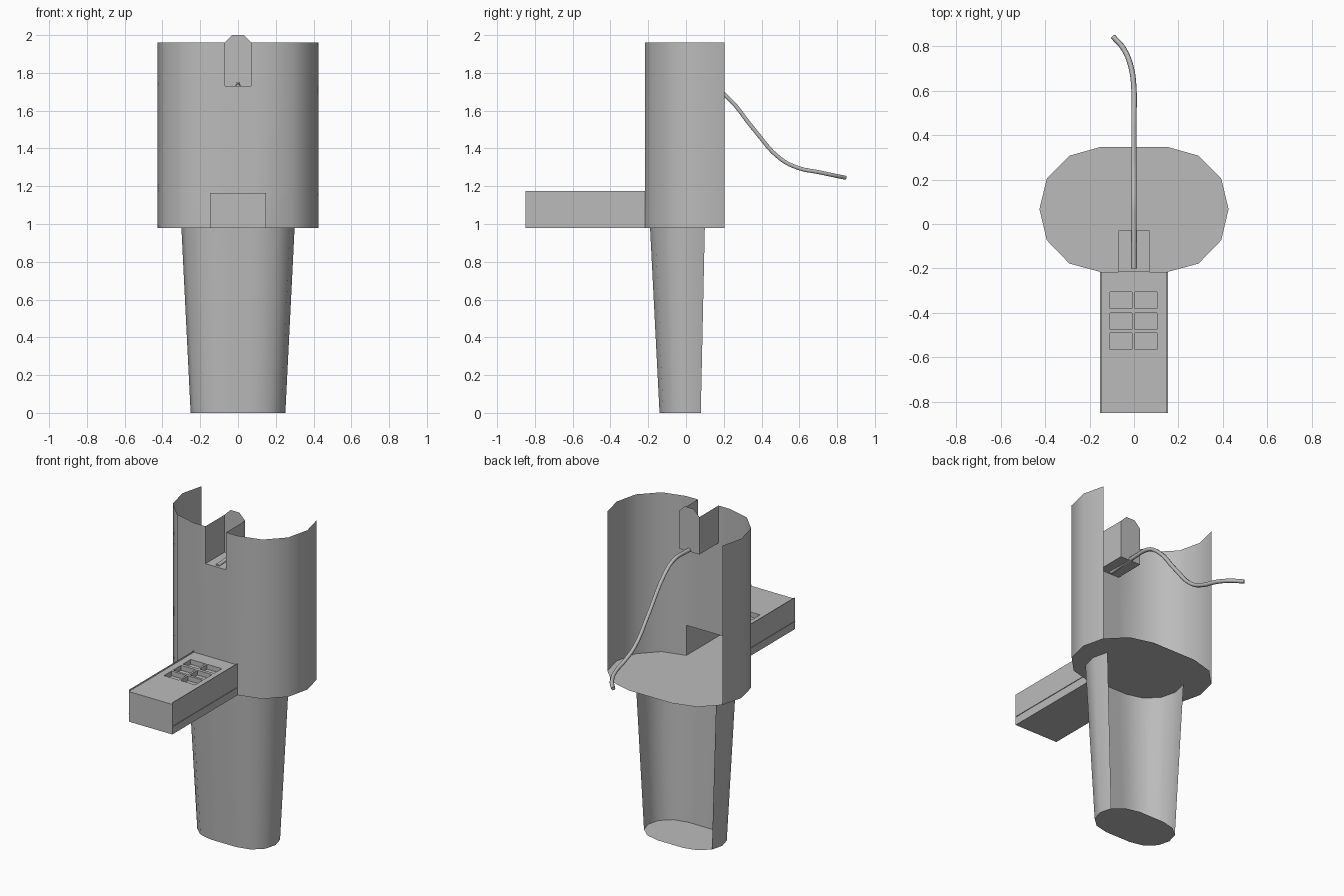
import bpy
import bmesh

cube = bpy.data.objects.get("Cube")
if cube:
    bpy.data.objects.remove(cube, do_unlink=True)

grey = bpy.data.materials.new("plain_grey")
grey.use_nodes = True
COLOUR = (0.5, 0.5, 0.5, 1)
grey.diffuse_color = COLOUR
grey.node_tree.nodes["Principled BSDF"].inputs["Base Color"].default_value = COLOUR


def finish(name, bm, smooth=False):
    mesh = bpy.data.meshes.new(name)
    for f in bm.faces:
        f.smooth = smooth
    bm.to_mesh(mesh)
    bm.free()
    mesh.materials.append(grey)
    obj = bpy.data.objects.new(name, mesh)
    bpy.context.collection.objects.link(obj)
    return obj


def sheet(name, polygons):
    """Flat panels, each given by its corners."""
    bm = bmesh.new()
    for corners in polygons:
        bm.faces.new([bm.verts.new(c) for c in corners])
    bmesh.ops.remove_doubles(bm, verts=bm.verts, dist=1e-5)
    return finish(name, bm)


def wall(name, rows, keep=lambda x, z: True):
    """Open shell between stacked rows of points, leaving out some faces."""
    bm = bmesh.new()
    grid = [[bm.verts.new(p) for p in row] for row in rows]
    for low, high in zip(grid, grid[1:]):
        for i in range(len(low) - 1):
            quad = [low[i], low[i + 1], high[i + 1], high[i]]
            x = sum(v.co.x for v in quad) / 4
            z = sum(v.co.z for v in quad) / 4
            if keep(x, z):
                bm.faces.new(quad)
    bmesh.ops.delete(bm, geom=[v for v in bm.verts if not v.link_faces], context='VERTS')
    return finish(name, bm, smooth=True)


# Shared oval outline, centred on its own middle
SLOT, PAD = 0.07, 0.148
side = [(PAD, -0.283), (0.29, -0.245), (0.392, -0.14), (0.425, 0), (0.392, 0.137)]
back = [(0.29, 0.24), (PAD, 0.28)]


def mirrored(half):
    return [(-x, y) for x, y in reversed(half)] + half


def place(points, sx, sy, cy, z):
    return [(x * sx, y * sy + cy, z) for x, y in points]


wall_line = mirrored([(SLOT, -0.283)] + side)
full_line = mirrored(side + back)

# Head shell: open at the back, with a slot on top and an opening to the keypad
BASE, PAD_TOP, TRAY, RIM = 0.98, 1.165, 1.73, 1.96
MID = 0.067


def head_keep(x, z):
    in_slot = abs(x) < SLOT and z > TRAY
    in_opening = abs(x) < PAD and z < PAD_TOP
    return not (in_slot or in_opening)


wall("head_wall", [place(wall_line, 1, 1, MID, z) for z in (BASE, PAD_TOP, TRAY, RIM)], head_keep)
sheet("head_floor", [place(full_line, 1, 1, MID, BASE)[::-1]])

# Tapered leg shell, also open at the back
foot = (0.59, 0.52, 0.007, 0)
top = (0.705, 0.69, 0.005, BASE)
wall("leg_wall", [place(wall_line, *foot), place(wall_line, *top)])
sheet("leg_floor", [place(full_line, *foot)[::-1]])

# Tray in the slot, with a taller chamfered back plate
FRONT, REAR = -0.216, -0.03
tray = [[(-SLOT, FRONT, TRAY), (-SLOT, REAR, TRAY), (SLOT, REAR, TRAY), (SLOT, FRONT, TRAY)]]
for s in (-1, 1):
    x = s * SLOT
    panel = [(x, FRONT, TRAY), (x, REAR, TRAY), (x, REAR, RIM), (x, FRONT, RIM)]
    tray.append(panel if s > 0 else panel[::-1])
outline = [(SLOT, TRAY), (SLOT, RIM), (0.03, 2.0)]
plate = [(-x, z) for x, z in outline] + [(x, z) for x, z in reversed(outline)]
tray.append([(x, REAR, z) for x, z in plate])
sheet("slot_tray", tray)

# Keypad case: hollow, open toward the head
END = -0.85
case = [[(-PAD, END, BASE), (PAD, END, BASE), (PAD, END, PAD_TOP), (-PAD, END, PAD_TOP)],
        [(-PAD, FRONT, BASE), (PAD, FRONT, BASE), (PAD, END, BASE), (-PAD, END, BASE)]]
for s in (-1, 1):
    x = s * PAD
    panel = [(x, END, BASE), (x, FRONT, BASE), (x, FRONT, 1.175), (x, END, 1.175)]
    case.append(panel if s > 0 else panel[::-1])
sheet("keypad_case", case)

# Keypad top with six sunken keys
xs = [-PAD, -0.108, -0.008, 0.004, 0.104, PAD]
ys = [END, -0.565, -0.49, -0.475, -0.4, -0.38, -0.305, FRONT]
bm = bmesh.new()
grid = [[bm.verts.new((x, y, PAD_TOP)) for x in xs] for y in ys]
keys = []
for j in range(len(ys) - 1):
    for i in range(len(xs) - 1):
        face = bm.faces.new([grid[j][i], grid[j][i + 1], grid[j + 1][i + 1], grid[j + 1][i]])
        if i % 2 and j % 2:
            keys.append(face)
sunk = bmesh.ops.extrude_discrete_faces(bm, faces=keys)["faces"]
for face in sunk:
    bmesh.ops.translate(bm, verts=face.verts, vec=(0, 0, -0.03))
finish("keypad_top", bm)

# Thin seam lip along the case sides
for s, label in ((-1, "right"), (1, "left")):
    x0, x1 = s * PAD, s * (PAD + 0.004)
    sheet("seam_lip_" + label, [[(x0, END, 1.03), (x1, END, 1.03), (x1, FRONT, 1.03), (x0, FRONT, 1.03)]])

# Cable running from the tray out behind
path = [(0, -0.2, 1.73), (0, 0, 1.74), (0, 0.12, 1.735), (0, 0.21, 1.68), (0, 0.36, 1.5),
        (0, 0.5, 1.345), (0, 0.6, 1.295), (-0.012, 0.7, 1.275), (-0.045, 0.785, 1.257), (-0.095, 0.843, 1.245)]
curve = bpy.data.curves.new("cable", 'CURVE')
curve.dimensions = '3D'
curve.bevel_depth = 0.012
curve.bevel_resolution = 1
curve.resolution_u = 4
curve.use_fill_caps = True
spline = curve.splines.new('BEZIER')
spline.bezier_points.add(len(path) - 1)
for point, co in zip(spline.bezier_points, path):
    point.co = co
    point.handle_left_type = point.handle_right_type = 'AUTO'
curve.materials.append(grey)
bpy.context.collection.objects.link(bpy.data.objects.new("cable", curve))
